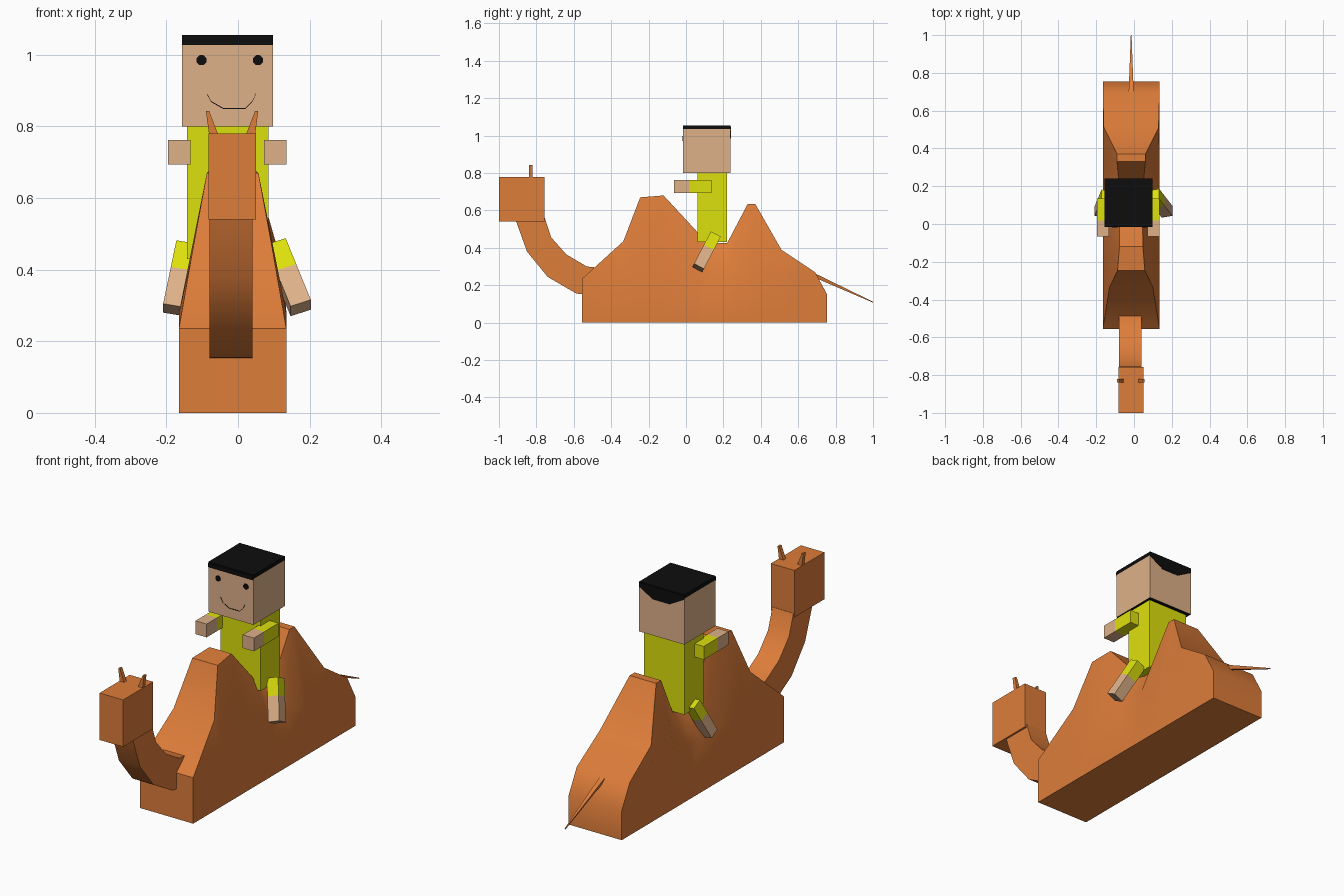
import bpy, bmesh, math
from mathutils import Vector

if "Cube" in bpy.data.objects:
    bpy.data.objects.remove(bpy.data.objects["Cube"])


def mat(name, rgb):
    m = bpy.data.materials.new(name)
    m.diffuse_color = (*rgb, 1)
    m.use_nodes = True
    m.node_tree.nodes["Principled BSDF"].inputs["Base Color"].default_value = m.diffuse_color
    return m


ORANGE = mat("camel_orange", (0.73, 0.205, 0.042))
SKIN = mat("skin_tan", (0.73, 0.44, 0.25))
YELLOW = mat("yellow_cloth", (0.73, 0.75, 0.004))
BLACK = mat("black", (0.004, 0.004, 0.004))


def loft(name, rings, *mats, smooth=False):
    """Skin a list of point rings, capping both ends."""
    bm = bmesh.new()
    vs = [[bm.verts.new(p) for p in r] for r in rings]
    n = len(rings[0])
    for a, b in zip(vs, vs[1:]):
        for i in range(n):
            j = (i + 1) % n
            bm.faces.new((a[i], a[j], b[j], b[i]))
    bm.faces.new(vs[0])
    bm.faces.new(vs[-1])
    bmesh.ops.remove_doubles(bm, verts=bm.verts, dist=0.0005)
    bmesh.ops.recalc_face_normals(bm, faces=bm.faces)
    me = bpy.data.meshes.new(name)
    bm.to_mesh(me)
    bm.free()
    ob = bpy.data.objects.new(name, me)
    bpy.context.collection.objects.link(ob)
    for m in mats:
        me.materials.append(m)
    if smooth:
        bpy.context.view_layer.objects.active = ob
        ob.select_set(True)
        bpy.ops.object.shade_smooth_by_angle(angle=math.radians(30))
        ob.select_set(False)
    return ob


def box(name, x, y, z, *mats):
    return loft(name, [[(x[0], y[0], h), (x[1], y[0], h), (x[1], y[1], h), (x[0], y[1], h)]
                       for h in z], *mats)


def plate(name, pts, y0, y1, m):
    """Thin plate from an x-z outline."""
    return loft(name, [[(x, y, z) for x, z in pts] for y in (y0, y1)], m)


CX = -0.015

# Camel body with two humps: y, top height, half width at the top
stations = [(-0.555, 0.235, 0.15), (-0.335, 0.435, 0.115), (-0.245, 0.67, 0.072),
            (-0.12, 0.68, 0.062), (0.07, 0.475, 0.06), (0.13, 0.425, 0.065),
            (0.22, 0.425, 0.065), (0.33, 0.635, 0.075), (0.37, 0.635, 0.075),
            (0.51, 0.39, 0.145), (0.69, 0.27, 0.15), (0.755, 0.15, 0.15)]
rings = []
for y, top, w in stations:
    s = min(top, 0.28)
    half = [(0.15, 0), (0.15, s), (w, top)]
    rings.append([(CX + a, y, h) for a, h in half] + [(CX - a, y, h) for a, h in half[::-1]])
loft("camel_body", rings, ORANGE, smooth=True)

# Curved neck: lower and upper edge of the side profile
neck = [((-0.50, 0.15), (-0.48, 0.295)), ((-0.585, 0.155), (-0.53, 0.30)),
        ((-0.74, 0.245), (-0.64, 0.365)), ((-0.85, 0.38), (-0.72, 0.455)),
        ((-0.915, 0.56), (-0.755, 0.56))]
loft("camel_neck", [[(-0.079, *a), (0.04, *a), (0.04, *b), (-0.079, *b)] for a, b in neck],
     ORANGE, smooth=True)
box("camel_head", (-0.083, 0.05), (-1.0, -0.757), (0.54, 0.78), ORANGE)

# Ears, mirrored about the head centre
for side, label in ((-1, "left"), (1, "right")):
    def ear_ring(inner, outer, z):
        a, b = (-0.0165 + side * inner, -0.0165 + side * outer)
        return [(a, -0.84, z), (b, -0.84, z), (b, -0.82, z), (a, -0.82, z)]
    loft("ear_" + label, [ear_ring(0.038, 0.064, 0.775), ear_ring(0.064, 0.073, 0.843)], ORANGE)

# Tapering tail
loft("camel_tail", [[(CX - 0.014, 0.68, 0.268), (CX + 0.014, 0.68, 0.268),
                     (CX + 0.008, 0.69, 0.24), (CX - 0.008, 0.69, 0.24)],
                    [(CX - 0.002, 1.0, 0.112), (CX + 0.002, 1.0, 0.112),
                     (CX + 0.002, 0.998, 0.108), (CX - 0.002, 0.998, 0.108)]], ORANGE)

# Rider torso and head; the underside of the head is black
box("rider_torso", (-0.143, 0.085), (0.062, 0.218), (0.43, 0.805), YELLOW)
head = box("rider_head", (-0.157, 0.098), (-0.015, 0.238), (0.80, 1.035), SKIN, BLACK)
for f in head.data.polygons:
    f.material_index = 1 if f.normal.z < -0.5 else 0

# Hair cap and the point of hair on the back of the head
box("hair_cap", (-0.157, 0.098), (-0.015, 0.238), (1.035, 1.055), BLACK)
plate("hair_back", [(-0.157, 1.05), (-0.157, 1.03), (-0.075, 0.985), (0.02, 0.985),
                    (0.098, 1.03), (0.098, 1.05)], 0.236, 0.240, BLACK)
plate("hair_fringe", [(-0.157, 1.05), (-0.157, 1.028), (0.098, 1.028), (0.098, 1.05)],
      -0.017, -0.013, BLACK)

# Eyes and a thin smile
for x, label in ((-0.102, "left"), (0.056, "right")):
    ring = [(x + 0.015 * math.cos(k * math.pi / 4 + math.pi / 8),
             0.985 + 0.015 * math.sin(k * math.pi / 4 + math.pi / 8)) for k in range(8)]
    plate("eye_" + label, ring, -0.018, -0.013, BLACK)
smile = [(-0.087, 0.89), (-0.075, 0.868), (-0.04, 0.848), (0.02, 0.848), (0.04, 0.868), (0.05, 0.89)]
loft("smile", [[(x, y, z + d) for y, d in ((-0.0165, 0), (-0.0165, 0.003), (-0.013, 0.003), (-0.013, 0))]
               for x, z in smile], BLACK)


def leg(label, a, b, w, split=0.42):
    """Slanted square leg from a to b, cloth above and skin below."""
    a, b = Vector(a), Vector(b)
    d = (b - a).normalized()
    u = (Vector((1, 0, 0)) - d * d.x).normalized() * w / 2
    v = d.cross(u)
    sq = [-u - v, u - v, u + v, -u + v]
    m = a.lerp(b, split)
    loft("trouser_" + label, [[p + q for q in sq] for p in (a, m)], YELLOW)
    loft("lower_leg_" + label, [[p + q for q in sq] for p in (m, b)], SKIN)


leg("right", (0.105, 0.155, 0.465), (0.175, 0.065, 0.293), 0.06)
leg("left", (-0.145, 0.155, 0.465), (-0.182, 0.065, 0.288), 0.055)

# Arms pointing forward
for x, label in (((-0.195, -0.132), "left"), ((0.072, 0.135), "right")):
    box("sleeve_" + label, x, (0.018, 0.135), (0.694, 0.762), YELLOW)
    box("hand_" + label, x, (-0.065, 0.018), (0.694, 0.762), SKIN)
